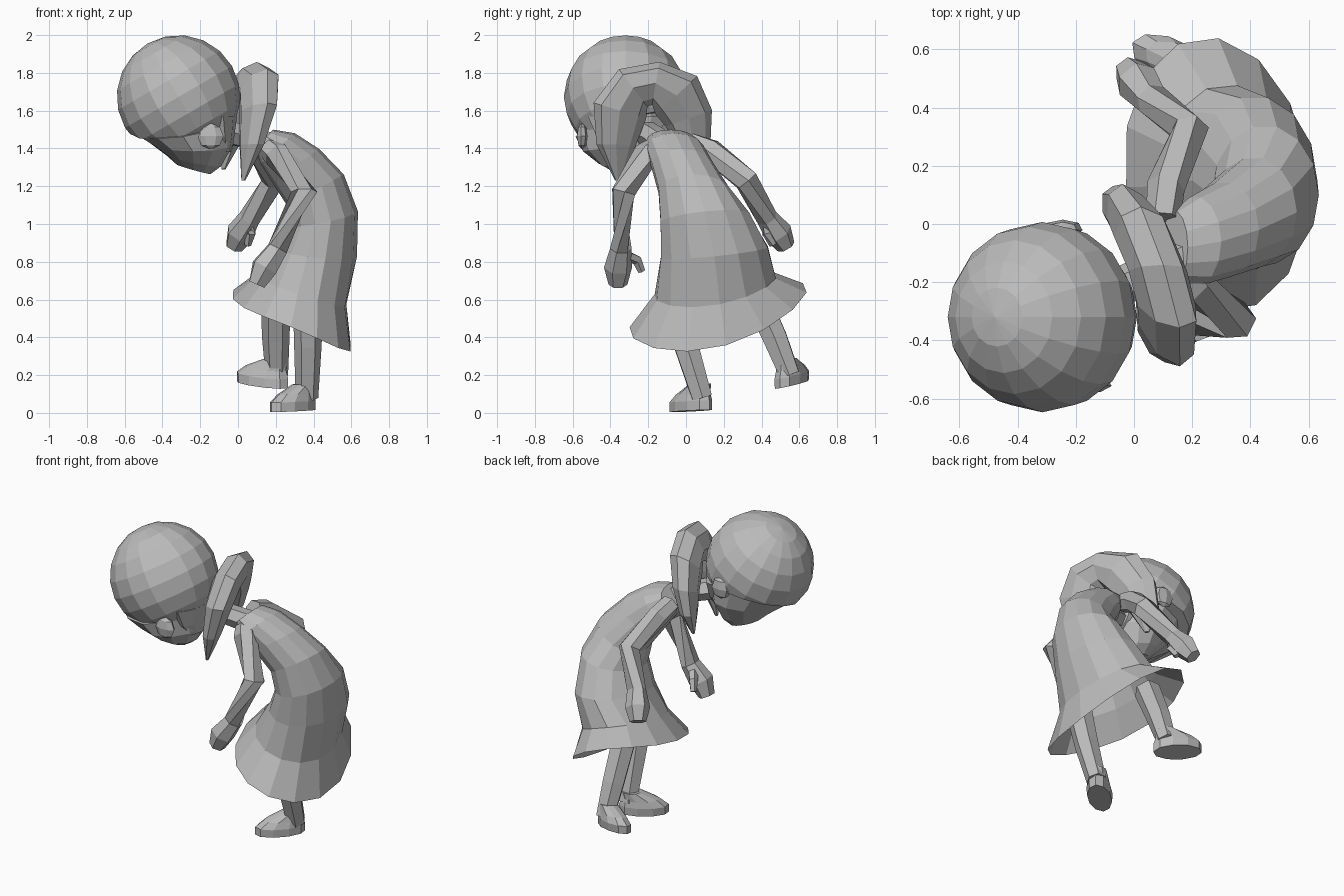
import bpy, bmesh, math
from mathutils import Vector, Matrix

cube = bpy.data.objects.get("Cube")
if cube:
    bpy.data.objects.remove(cube, do_unlink=True)

grey = bpy.data.materials.new("plain_grey")
grey.use_nodes = True
COLOUR = (0.5, 0.5, 0.5, 1)
grey.diffuse_color = COLOUR
grey.node_tree.nodes["Principled BSDF"].inputs["Base Color"].default_value = COLOUR


def finish(name, bm):
    bmesh.ops.recalc_face_normals(bm, faces=bm.faces)
    mesh = bpy.data.meshes.new(name)
    bm.to_mesh(mesh)
    bm.free()
    mesh.materials.append(grey)
    obj = bpy.data.objects.new(name, mesh)
    bpy.context.collection.objects.link(obj)
    return obj


def skin(name, loops, cap_start=True):
    """Join equal loops of points into one tube."""
    bm = bmesh.new()
    rows = [[bm.verts.new(p) for p in loop] for loop in loops]
    n = len(rows[0])
    for a, b in zip(rows, rows[1:]):
        for i in range(n):
            j = (i + 1) % n
            bm.faces.new((a[i], a[j], b[j], b[i]))
    if cap_start:
        bm.faces.new(rows[0][::-1])
    bm.faces.new(rows[-1])
    return finish(name, bm)


def ring(x, y, z, rx, ry, sx=0, sy=0, bend=0, yaw=0, n=14):
    """Oval in plan, whose height slopes by sx and sy and curves up by bend along y."""
    pts = []
    turn = Matrix.Rotation(math.radians(yaw), 3, 'Z')
    for i in range(n):
        a = math.tau * i / n
        d = turn @ Vector((rx * math.cos(a), ry * math.sin(a), 0))
        pts.append((x + d.x, y + d.y, z + sx * d.x + sy * d.y + bend * d.y ** 2))
    return pts


def limb(name, stations, n=6):
    """Tube along (x, y, z, radius) stations."""
    pts = [Vector(s[:3]) for s in stations]
    loops = []
    for k, p in enumerate(pts):
        t = pts[min(k + 1, len(pts) - 1)] - pts[max(k - 1, 0)]
        q = t.to_track_quat('Z', 'Y')
        r = stations[k][3]
        loops.append([p + q @ Vector((r * math.cos(math.tau * i / n), r * math.sin(math.tau * i / n), 0))
                      for i in range(n)])
    return skin(name, loops)


# Dress: flared hem, body and bent shoulders
dress = [
    (0.285, 0.17, 0.48, 0.315, 0.475, -0.42, 0.2, 0.3, 8),
    (0.335, 0.155, 0.65, 0.24, 0.325, -0.33, 0.15, 0.2, 6),
    (0.415, 0.15, 0.85, 0.215, 0.29, -0.1, 0.1),
    (0.45, 0.10, 1.03, 0.185, 0.24, 0.2, 0.1),
    (0.41, 0.04, 1.18, 0.15, 0.19, 0.55),
    (0.305, -0.02, 1.31, 0.125, 0.165, 0.7),
    (0.21, -0.06, 1.4, 0.09, 0.155, 0.9),
    (0.14, -0.08, 1.45, 0.045, 0.125, 1.1),
]
skin("dress", [ring(*r) for r in dress], cap_start=False)
limb("neck", [(0.2, -0.1, 1.41, 0.07), (0.05, -0.17, 1.46, 0.065), (-0.12, -0.25, 1.5, 0.07)])

# Arms with mitten hands and thumbs
limb("left_arm", [(0.15, -0.13, 1.42, 0.06), (0.2, -0.21, 1.37, 0.07), (0.35, -0.33, 1.17, 0.07),
                  (0.21, -0.345, 0.87, 0.058), (0.14, -0.36, 0.77, 0.075), (0.1, -0.36, 0.68, 0.05)])
limb("left_thumb", [(0.18, -0.33, 0.84, 0.03), (0.13, -0.26, 0.81, 0.028), (0.11, -0.235, 0.75, 0.02)], 5)
limb("right_arm", [(0.1, 0.02, 1.43, 0.06), (0.11, 0.13, 1.39, 0.066), (0.19, 0.32, 1.23, 0.068),
                   (0.06, 0.43, 1.03, 0.058), (0.01, 0.49, 0.95, 0.075), (-0.02, 0.53, 0.88, 0.05)])
limb("right_thumb", [(0.05, 0.43, 1.02, 0.03), (0.07, 0.43, 0.95, 0.028), (0.05, 0.46, 0.89, 0.02)], 5)

# Legs
limb("left_leg", [(0.37, -0.07, 0.62, 0.08), (0.37, 0.0, 0.36, 0.073), (0.365, 0.085, 0.08, 0.06)])
limb("right_leg", [(0.2, 0.36, 0.64, 0.08), (0.2, 0.47, 0.4, 0.073), (0.205, 0.55, 0.2, 0.06)])


# Shoes: flat sole, rounded toe, ankle at the heel end
def shoe(name, x, y, z, yaw, sx, sy):
    ux, uy = math.cos(math.radians(yaw)), math.sin(math.radians(yaw))
    loops = []
    for back, up, length, width in [(0, 0, 0.15, 0.072), (0, 0.05, 0.15, 0.076),
                                    (0.02, 0.09, 0.118, 0.066), (0.075, 0.14, 0.062, 0.056)]:
        dx, dy = -ux * back, -uy * back
        loops.append(ring(x + dx, y + dy, z + up + sx * dx + sy * dy, length, width, sx, sy, 0, yaw, 10))
    return skin(name, loops)


shoe("left_shoe", 0.29, 0.025, 0.01, 221, 0.03, 0.03)
shoe("right_shoe", 0.13, 0.56, 0.15, 155, -0.05, 0.2)

# Hair cap: faceted ball tipped forward and cut along the rolled brow line
SLOPE_X, SLOPE_Y = 0.146, 0.255
bm = bmesh.new()
bmesh.ops.create_uvsphere(bm, u_segments=16, v_segments=10, radius=0.327)
bmesh.ops.transform(bm, verts=bm.verts, matrix=Matrix.Translation((-0.315, -0.32, 1.673))
                    @ Matrix.Rotation(math.radians(-30), 4, 'Y'))
cut = bmesh.ops.bisect_plane(bm, geom=bm.verts[:] + bm.edges[:] + bm.faces[:],
                             plane_co=(-0.55, -0.32, 1.48), plane_no=(SLOPE_X, SLOPE_Y, -1), clear_outer=True)
rim = [e for e in cut["geom_cut"] if isinstance(e, bmesh.types.BMEdge)]
bmesh.ops.contextual_create(bm, geom=rim)
finish("hair_cap", bm)

# Hair gathered low at the nape
nape = [(-0.11, -0.31, 1.57, 0.105, 0.22), (-0.09, -0.31, 1.46, 0.07, 0.17), (-0.07, -0.31, 1.38, 0.03, 0.1)]
skin("nape_hair", [ring(*r, n=10) for r in nape])

# Face, tapering down to a sloping chin
face = [
    (-0.29, -0.32, 1.53, 0.265, 0.265, SLOPE_X, SLOPE_Y),
    (-0.24, -0.31, 1.42, 0.215, 0.235, 0.0, 0.15),
    (-0.235, -0.30, 1.335, 0.145, 0.165, -0.2, 0.08),
    (-0.235, -0.29, 1.29, 0.09, 0.1, -0.28, 0.05),
]
skin("face", [ring(*r, n=12) for r in face])

# Ears, flat, the right one higher because the head is rolled
for name, spot in (("left_ear", (-0.145, -0.55, 1.465)), ("right_ear", (-0.245, -0.015, 1.615))):
    bm = bmesh.new()
    bmesh.ops.create_uvsphere(bm, u_segments=7, v_segments=4, radius=1)
    bmesh.ops.transform(bm, verts=bm.verts,
                        matrix=Matrix.Translation(spot) @ Matrix.Diagonal((0.07, 0.03, 0.07, 1)))
    finish(name, bm)

# Tied hair: an arched lens of hair with two drooping ends, as (y, z, half width, half depth)
arch = [(-0.36, 1.23, 0.015, 0.01), (-0.37, 1.42, 0.105, 0.06), (-0.35, 1.6, 0.145, 0.09),
        (-0.28, 1.72, 0.125, 0.1), (-0.16, 1.745, 0.115, 0.1), (-0.05, 1.68, 0.15, 0.1),
        (0.015, 1.56, 0.13, 0.08), (0.04, 1.43, 0.09, 0.06), (0.03, 1.29, 0.015, 0.01)]
loops = []
for k, (y, z, wide, deep) in enumerate(arch):
    before, after = arch[max(k - 1, 0)], arch[min(k + 1, len(arch) - 1)]
    out = Vector((before[1] - after[1], after[0] - before[0])).normalized()
    loop = []
    for i in range(8):
        a = math.tau * i / 8
        py, pz = y + out.x * wide * math.cos(a), z + out.y * wide * math.cos(a)
        loop.append((0.06 - 0.3 * (py + 0.18) + 0.22 * (pz - 1.62) + deep * math.sin(a), py, pz))
    loops.append(loop)
skin("tied_hair", loops)
